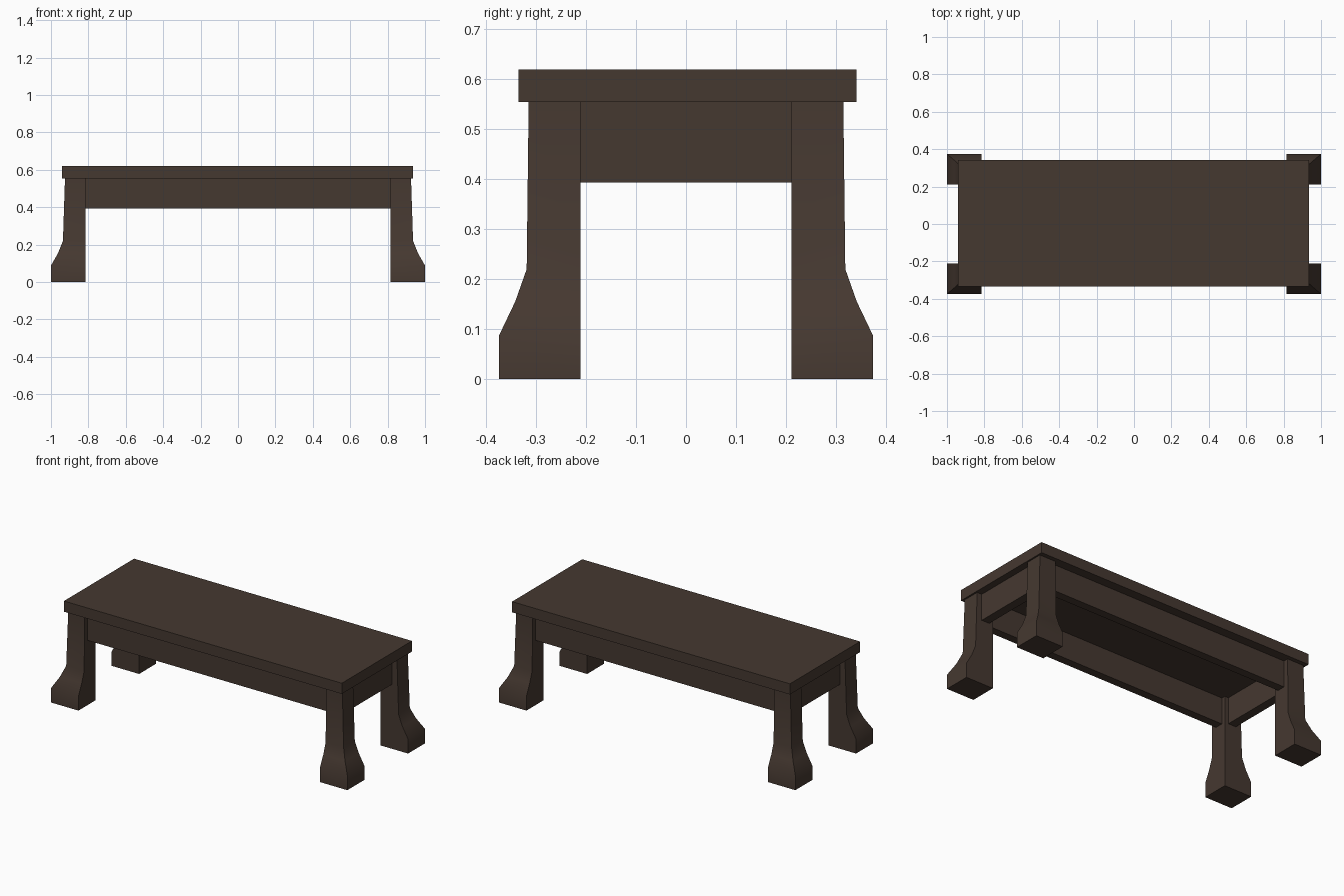
import bpy, bmesh, math

if "Cube" in bpy.data.objects:
    bpy.data.objects.remove(bpy.data.objects["Cube"])

wood = bpy.data.materials.new("dark brown wood")
wood.diffuse_color = (0.060, 0.040, 0.030, 1)
wood.use_nodes = True
wood.node_tree.nodes["Principled BSDF"].inputs["Base Color"].default_value = wood.diffuse_color


def finish(name, bm, smooth=False):
    bmesh.ops.recalc_face_normals(bm, faces=bm.faces)
    me = bpy.data.meshes.new(name)
    bm.to_mesh(me)
    bm.free()
    me.materials.append(wood)
    if smooth:
        me.shade_smooth()
        me.set_sharp_from_angle(angle=math.radians(35))
    ob = bpy.data.objects.new(name, me)
    bpy.context.collection.objects.link(ob)
    return ob


def box(name, x0, x1, y0, y1, z0, z1):
    bm = bmesh.new()
    bmesh.ops.create_cube(bm, size=1)
    for v in bm.verts:
        v.co = ((x0 + x1) / 2 + v.co.x * (x1 - x0),
                (y0 + y1) / 2 + v.co.y * (y1 - y0),
                (z0 + z1) / 2 + v.co.z * (z1 - z0))
    return finish(name, bm)


# Table top
TOP_Z = 0.555
box("table_top", -0.94, 0.935, -0.335, 0.341, TOP_Z, 0.62)

# Legs: square inner corner, outer sides flare into a foot (z, outer x, outer y)
IN_X, IN_Y = 0.815, 0.211
PROFILE = [(0, 1.0, 0.374), (0.088, 1.0, 0.374), (0.155, 0.962, 0.342),
           (0.22, 0.936, 0.319), (TOP_Z, 0.925, 0.315)]


def leg(name, sx, sy):
    bm = bmesh.new()
    rings = [[bm.verts.new((sx * x, sy * y, z)) for x, y in
              ((IN_X, IN_Y), (ox, IN_Y), (ox, oy), (IN_X, oy))]
             for z, ox, oy in PROFILE]
    for a, b in zip(rings, rings[1:]):
        for i in range(4):
            j = (i + 1) % 4
            bm.faces.new((a[i], a[j], b[j], b[i]))
    bm.faces.new(rings[0])
    bm.faces.new(rings[-1])
    finish(name, bm, smooth=True)


for sx, side in ((-1, "left"), (1, "right")):
    for sy, end in ((-1, "front"), (1, "back")):
        leg(f"{end}_{side}_leg", sx, sy)

# Aprons between the legs, set in from the leg faces
AZ = 0.394
for s, name in ((-1, "front_apron"), (1, "back_apron")):
    y0, y1 = sorted((s * 0.235, s * 0.285))
    box(name, -IN_X, IN_X, y0, y1, AZ, TOP_Z)
for s, name in ((-1, "left_apron"), (1, "right_apron")):
    x0, x1 = sorted((s * 0.84, s * 0.893))
    box(name, x0, x1, -IN_Y, IN_Y, AZ, TOP_Z)
